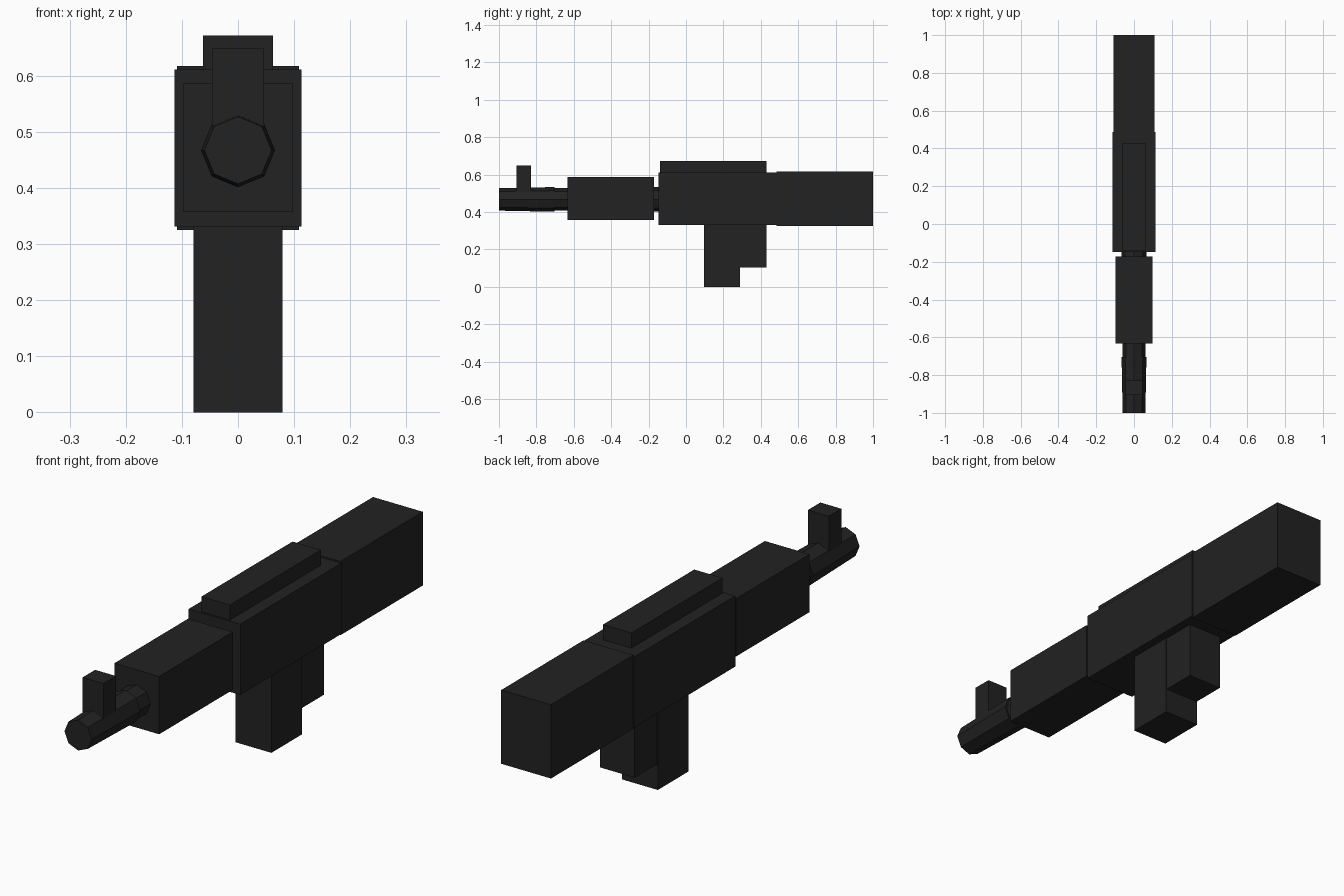
import bpy
import bmesh
from mathutils import Matrix

if "Cube" in bpy.data.objects:
    bpy.data.objects.remove(bpy.data.objects["Cube"])

# single dark gunmetal colour
mat = bpy.data.materials.new("dark_charcoal")
mat.diffuse_color = (0.016, 0.016, 0.016, 1.0)
mat.use_nodes = True
mat.node_tree.nodes["Principled BSDF"].inputs["Base Color"].default_value = mat.diffuse_color


def finish(name, bm):
    bmesh.ops.recalc_face_normals(bm, faces=bm.faces)
    mesh = bpy.data.meshes.new(name)
    bm.to_mesh(mesh)
    bm.free()
    mesh.materials.append(mat)
    bpy.context.collection.objects.link(bpy.data.objects.new(name, mesh))


def box(name, half_x, y0, y1, z0, z1):
    """Box centred on x = 0."""
    bm = bmesh.new()
    place = Matrix.Translation((0, (y0 + y1) / 2, (z0 + z1) / 2))
    size = Matrix.Diagonal((2 * half_x, y1 - y0, z1 - z0, 1))
    bmesh.ops.create_cube(bm, size=1, matrix=place @ size)
    finish(name, bm)


def tube(name, y0, y1, r0, r1, z=0.467):
    """Eight-sided tapered bar along y, with a corner at the top."""
    bm = bmesh.new()
    place = Matrix.Translation((0, (y0 + y1) / 2, z))
    turn = Matrix.Rotation(-1.5707963, 4, 'X')  # local z becomes +y
    bmesh.ops.create_cone(bm, cap_ends=True, segments=8, radius1=r0,
                          radius2=r1, depth=y1 - y0, matrix=place @ turn)
    finish(name, bm)


# body
box("stock", 0.109, 0.485, 1.0, 0.325, 0.617)
box("receiver", 0.113, -0.147, 0.488, 0.331, 0.611)
box("top_cover", 0.062, -0.14, 0.43, 0.58, 0.671)
box("handguard", 0.098, -0.633, -0.172, 0.357, 0.586)

# below the receiver
box("magazine", 0.079, 0.096, 0.289, 0.0, 0.36)
box("grip", 0.076, 0.27, 0.43, 0.102, 0.36)

# barrel, muzzle sleeve and sight
tube("barrel", -0.88, -0.12, 0.058, 0.066)
tube("muzzle", -1.0, -0.703, 0.060, 0.066)
box("front_sight", 0.046, -0.906, -0.828, 0.48, 0.648)
